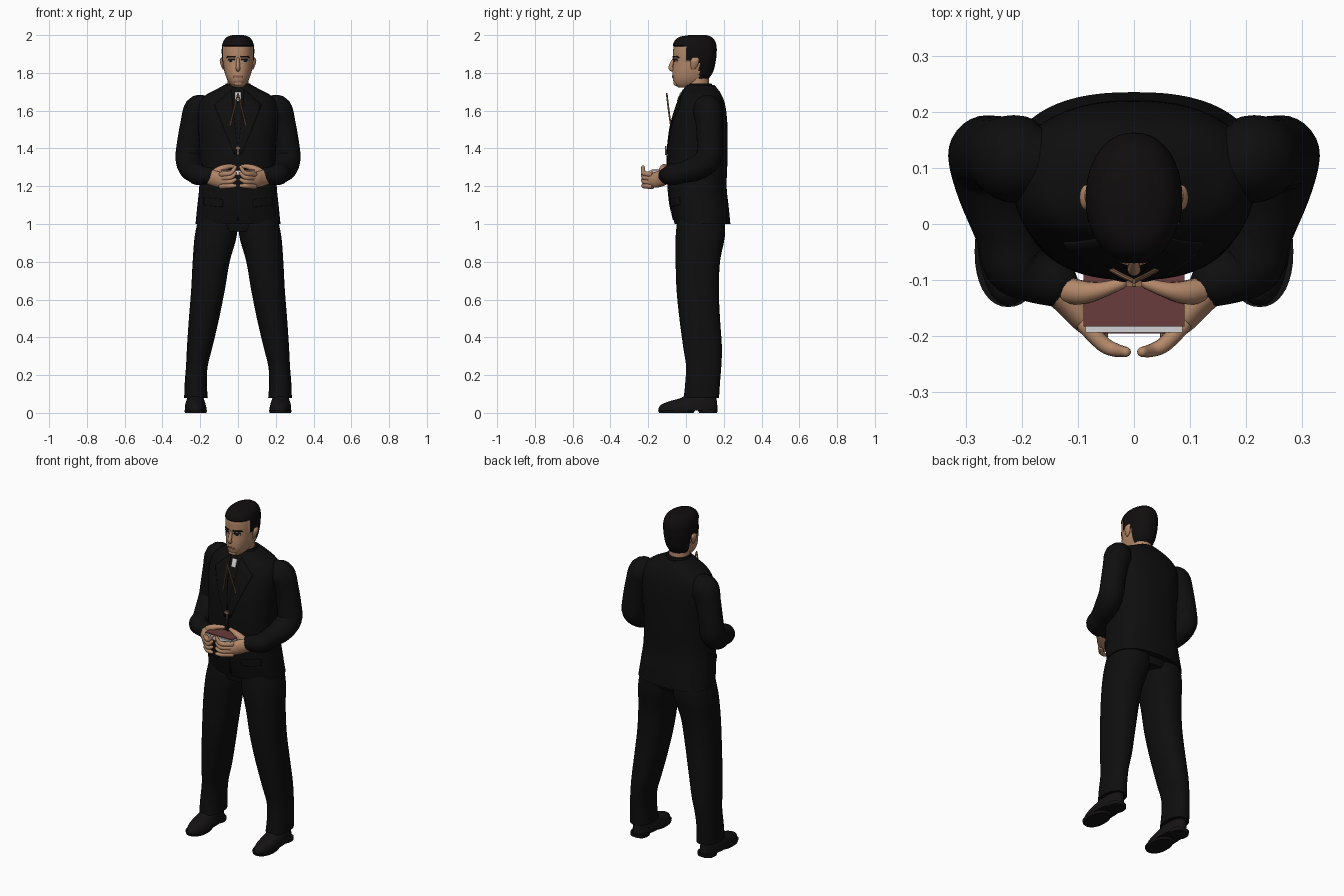
import bpy, bmesh, math
from mathutils import Vector
from mathutils.bvhtree import BVHTree

if "Cube" in bpy.data.objects:
    bpy.data.objects.remove(bpy.data.objects["Cube"])


def material(name, r, g, b):
    m = bpy.data.materials.new(name)
    m.diffuse_color = (r, g, b, 1)
    m.use_nodes = True
    m.node_tree.nodes["Principled BSDF"].inputs["Base Color"].default_value = m.diffuse_color
    return m


SUIT = material("suit_black", .0045, .0045, .0045)
HAIR = material("hair_black", .005, .004, .004)
SHOE = material("shoe_black", .007, .006, .006)
SKIN = material("skin", .46, .25, .145)
LIP = material("lip", .27, .11, .08)
EYE = material("eye_dark", .01, .007, .006)
WHITE = material("white", .65, .65, .66)
RED = material("cover_red", .14, .045, .045)
WOOD = material("bead_brown", .27, .14, .08)


def make(name, verts, faces, mats):
    me = bpy.data.meshes.new(name)
    me.from_pydata(verts, [], faces)
    bm = bmesh.new()
    bm.from_mesh(me)
    bmesh.ops.recalc_face_normals(bm, faces=bm.faces)
    bm.to_mesh(me)
    bm.free()
    for m in mats:
        me.materials.append(m)
    ob = bpy.data.objects.new(name, me)
    bpy.context.collection.objects.link(ob)
    return ob


def smooth(rows, steps):
    """Catmull-Rom interpolation of tuples."""
    out = []
    for i in range(len(rows) - 1):
        a, b, c, d = (rows[max(i - 1, 0)], rows[i], rows[i + 1], rows[min(i + 2, len(rows) - 1)])
        for s in range(steps):
            t = s / steps
            out.append(tuple(.5 * (2 * q + (r - p) * t + (2 * p - 5 * q + 4 * r - u) * t * t
                                   + (3 * q - p - 3 * r + u) * t ** 3) for p, q, r, u in zip(a, b, c, d)))
    return out + [tuple(rows[-1])]


def skin_rings(name, rings, mats):
    n = len(rings[0])
    faces = [(k * n + i, k * n + (i + 1) % n, (k + 1) * n + (i + 1) % n, (k + 1) * n + i)
             for k in range(len(rings) - 1) for i in range(n)]
    faces += [tuple(range(n)), tuple(range((len(rings) - 1) * n, len(rings) * n))]
    return make(name, [v for r in rings for v in r], faces, mats)


def loft(name, rows, mats, n=36, e=2.0, steps=4, side=1):
    """Stack of superellipses, each row is z, x0, x1, y0, y1."""
    def sp(v):
        return math.copysign(abs(v) ** (2 / e), v)
    rings = []
    for z, x0, x1, y0, y1 in smooth(rows, steps):
        ring = []
        for i in range(n):
            a = math.tau * i / n
            ring.append((side * ((x0 + x1) / 2 + (x1 - x0) / 2 * sp(math.cos(a))),
                         (y0 + y1) / 2 + (y1 - y0) / 2 * sp(math.sin(a)), z))
        rings.append(ring)
    return skin_rings(name, rings, mats)


def tube(name, rows, mat, n=16, steps=4, side=1, zs=1.0):
    """Tube through x, y, z, radius; ends are rounded off."""
    rows = smooth(rows, steps)
    pts = [Vector((side * r[0], r[1], r[2])) for r in rows]
    rad = [r[3] for r in rows]
    t0, t1 = (pts[0] - pts[1]).normalized(), (pts[-1] - pts[-2]).normalized()
    pts = [pts[0] + t0 * rad[0] * .5] + pts + [pts[-1] + t1 * rad[-1] * .5, pts[-1] + t1 * rad[-1] * .8]
    rad = [rad[0] * .8] + rad + [rad[-1] * .8, rad[-1] * .4]
    rings, u, old = [], None, None
    for i, p in enumerate(pts):
        t = (pts[min(i + 1, len(pts) - 1)] - pts[max(i - 1, 0)]).normalized()
        u = t.orthogonal().normalized() if u is None else old.rotation_difference(t) @ u
        old, w = t, t.cross(u)
        ring = []
        for k in range(n):
            a = math.tau * k / n
            o = (u * math.cos(a) + w * math.sin(a)) * rad[i]
            ring.append((p.x + o.x, p.y + o.y, p.z + o.z * zs))
        rings.append(ring)
    return skin_rings(name, rings, [mat])


def box(name, x0, x1, y0, y1, z0, z1, mat):
    v = [(x, y, z) for x in (x0, x1) for y in (y0, y1) for z in (z0, z1)]
    f = [(0, 1, 3, 2), (4, 6, 7, 5), (0, 4, 5, 1), (2, 3, 7, 6), (0, 2, 6, 4), (1, 5, 7, 3)]
    return make(name, v, f, [mat])


def plate(name, target, corners, mat, side=1, n=8, lift=.002, thick=.003):
    """Thin patch with four x,z corners, wrapped onto the front of a target."""
    me = target.data
    tree = BVHTree.FromPolygons([v.co for v in me.vertices], [tuple(p.vertices) for p in me.polygons])
    a, b, c, d = (Vector((side * x, z)) for x, z in corners)
    verts = []
    for i in range(n + 1):
        for j in range(n + 1):
            p = a.lerp(b, i / n).lerp(d.lerp(c, i / n), j / n)
            hit = tree.ray_cast(Vector((p.x, -1, p.y)), Vector((0, 1, 0)))[0]
            verts.append((p.x, (hit.y if hit else 0) - lift, p.y))
    m = n + 1
    faces = [(i * m + j, i * m + j + 1, (i + 1) * m + j + 1, (i + 1) * m + j) for i in range(n) for j in range(n)]
    ob = make(name, verts, faces, [mat])
    mod = ob.modifiers.new("thickness", 'SOLIDIFY')
    mod.thickness, mod.offset = thick, 0
    return ob


# Jacket body and collar
jacket = loft("jacket", [(z, -w, w, f, b) for z, f, b, w in (
    (1.0, -.06, .235, .225), (1.1, -.085, .225, .215), (1.2, -.095, .215, .205), (1.35, -.1, .22, .2),
    (1.5, -.085, .22, .21), (1.58, -.065, .215, .215), (1.64, -.045, .205, .205),
    (1.68, -.03, .19, .175), (1.71, -.015, .172, .12), (1.735, .0, .15, .075))], [SUIT], n=64, e=2.4)
loft("jacket_collar", [(1.66, -.085, .085, -.02, .165), (1.71, -.075, .075, -.008, .15),
                       (1.745, -.066, .066, .005, .135)], [SUIT])
plate("collar_tab", jacket, ((-.015, 1.652), (.015, 1.652), (.015, 1.697), (-.015, 1.697)), WHITE, lift=.006)
plate("jacket_closing", jacket, ((-.006, 1.02), (.006, 1.02), (.006, 1.37), (-.006, 1.37)), SUIT)

# Head: skin below the hairline, raised hair above it
def is_hair(p):
    return p.z > 1.942 or (p.y > .0 and p.z > 1.865) or (p.y > .068 and p.z > 1.765)


head = loft("head", [(z, -w, w, f, b) for z, f, b, w in (
    (1.722, -.04, .03, .022), (1.74, -.06, .08, .042), (1.77, -.07, .115, .06), (1.81, -.071, .14, .072),
    (1.86, -.066, .152, .079), (1.90, -.068, .157, .081), (1.94, -.066, .157, .08), (1.97, -.055, .148, .071),
    (1.99, -.03, .13, .053), (2.0, .02, .105, .025))], [SKIN, HAIR], n=72, e=2.15, steps=7)
for f in head.data.polygons:
    f.material_index = int(is_hair(f.center))
for v in head.data.vertices:
    if is_hair(v.co):
        d = Vector((v.co.x, v.co.y - .05, 0)).normalized()
        v.co += d * .005
loft("neck", [(1.64, -.064, .064, .0, .13), (1.72, -.057, .057, .005, .122), (1.80, -.056, .056, .0, .12)], [SKIN])
tube("nose", [(0, -.064, 1.875, .007), (0, -.075, 1.85, .01), (0, -.081, 1.828, .012), (0, -.073, 1.817, .011)], SKIN)
plate("mouth", head, ((-.026, 1.776), (.026, 1.776), (.02, 1.786), (-.02, 1.786)), LIP)
tube("chin", [(-.012, -.052, 1.745, .014), (.012, -.052, 1.745, .014)], SKIN)

# Hips waistband joins both legs under the jacket
loft("trouser_seat", [(.96, -.12, .12, -.04, .19), (1.0, -.2, .2, -.045, .2), (1.06, -.2, .2, -.05, .2)], [SUIT])

for side, tag in ((-1, "left"), (1, "right")):
    # Face details
    plate("eye_white_" + tag, head, ((.02, 1.858), (.05, 1.858), (.046, 1.87), (.024, 1.87)), WHITE, side)
    plate("iris_" + tag, head, ((.028, 1.857), (.043, 1.857), (.043, 1.871), (.028, 1.871)), EYE, side, lift=.004)
    plate("lash_" + tag, head, ((.015, 1.868), (.055, 1.866), (.05, 1.876), (.02, 1.876)), EYE, side, lift=.004)
    plate("eyebrow_" + tag, head, ((.013, 1.882), (.06, 1.88), (.056, 1.888), (.014, 1.89)), HAIR, side, lift=.003)
    loft("ear_" + tag, [(1.818, .074, .08, .03, .045), (1.835, .074, .089, .025, .06),
                        (1.865, .074, .097, .025, .07), (1.882, .074, .088, .035, .065)], [SKIN], n=16, side=side)
    # Lapel and pocket flap
    plate("lapel_" + tag, jacket, ((.035, 1.71), (.125, 1.63), (.02, 1.37), (.0, 1.37)), SUIT, side, thick=.006)
    plate("pocket_flap_" + tag, jacket, ((.08, 1.09), (.18, 1.10), (.18, 1.14), (.08, 1.13)), SUIT, side, thick=.006)
    # Sleeve: shoulder, elbow, cuff
    tube("sleeve_" + tag, [(.17, .11, 1.625, .06), (.208, .115, 1.605, .078), (.235, .122, 1.53, .07),
                           (.256, .125, 1.42, .068), (.262, .118, 1.345, .069), (.248, .06, 1.297, .066),
                           (.225, -.02, 1.272, .056), (.212, -.07, 1.262, .056), (.18, -.092, 1.257, .048),
                           (.138, -.105, 1.255, .043)], SUIT, n=28, side=side)
    # Hand: palm, four fingers, thumb
    tube("palm_" + tag, [(.155, -.108, 1.25, .026), (.12, -.135, 1.24, .027), (.09, -.168, 1.232, .025),
                         (.062, -.196, 1.232, .018)], SKIN, side=side, zs=1.6)
    for i in range(4):
        z = 1.262 - .021 * i
        tube(f"finger_{i + 1}_{tag}", [(.088, -.18, z, .015), (.055, -.214, z + .003, .014),
                                       (.032, -.225, z + .012 - .003 * i, .012),
                                       (.014, -.228, z + .04 - .012 * i, .009)], SKIN, n=12, side=side)
    tube("thumb_" + tag, [(.13, -.115, 1.262, .024), (.095, -.122, 1.286, .022), (.06, -.118, 1.302, .015),
                          (.022, -.106, 1.306, .01)], SKIN, n=12, side=side)
    # Trouser leg
    loft("trouser_leg_" + tag, [(.08, .16, .285, -.012, .175), (.16, .165, .282, -.004, .18),
                                (.25, .16, .275, .0, .187), (.35, .135, .27, -.015, .19),
                                (.5, .10, .26, -.035, .18), (.65, .07, .248, -.05, .174), (.8, .044, .24, -.055, .18),
                                (.93, .008, .23, -.055, .205), (1.03, .0, .21, -.045, .205)],
         [SUIT], e=2.3, side=side)
    # Shoe with a flat sole and heel
    loft("shoe_" + tag, [(.012, .167, .281, -.145, .165), (.03, .168, .281, -.143, .166), (.047, .172, .279, -.125, .165),
                         (.064, .177, .274, -.08, .163), (.08, .182, .268, -.025, .16), (.11, .185, .262, .02, .155)],
         [SHOE], e=2.2, side=side)
    loft("sole_" + tag, [(0, .167, .281, -.142, .04), (.014, .164, .284, -.148, .05)], [SHOE], e=2.2, steps=1, side=side)
    loft("heel_" + tag, [(0, .175, .275, .07, .165), (.02, .173, .277, .06, .167)], [SHOE], e=2.5, steps=1, side=side)
    # Neck cord strands
    tube("cord_" + tag, [(0, -.102, 1.69, .0045), (.025, -.09, 1.59, .0045), (.05, -.076, 1.49, .0045)],
         WOOD, n=8, side=side)

# Pendant cross
box("cross_upright", -.004, .004, -.111, -.103, 1.365, 1.412, WOOD)
box("cross_arm", -.014, .014, -.112, -.102, 1.394, 1.408, WOOD)

# Book held flat in both hands
box("book_pages", -.086, .086, -.193, -.075, 1.262, 1.284, WHITE)
box("book_cover_top", -.09, .09, -.183, -.07, 1.284, 1.289, RED)
box("book_cover_bottom", -.09, .09, -.195, -.07, 1.257, 1.262, RED)

# Shading
for ob in bpy.context.collection.objects:
    ob.select_set(True)
    bpy.context.view_layer.objects.active = ob
bpy.ops.object.shade_smooth_by_angle(angle=math.radians(40))
